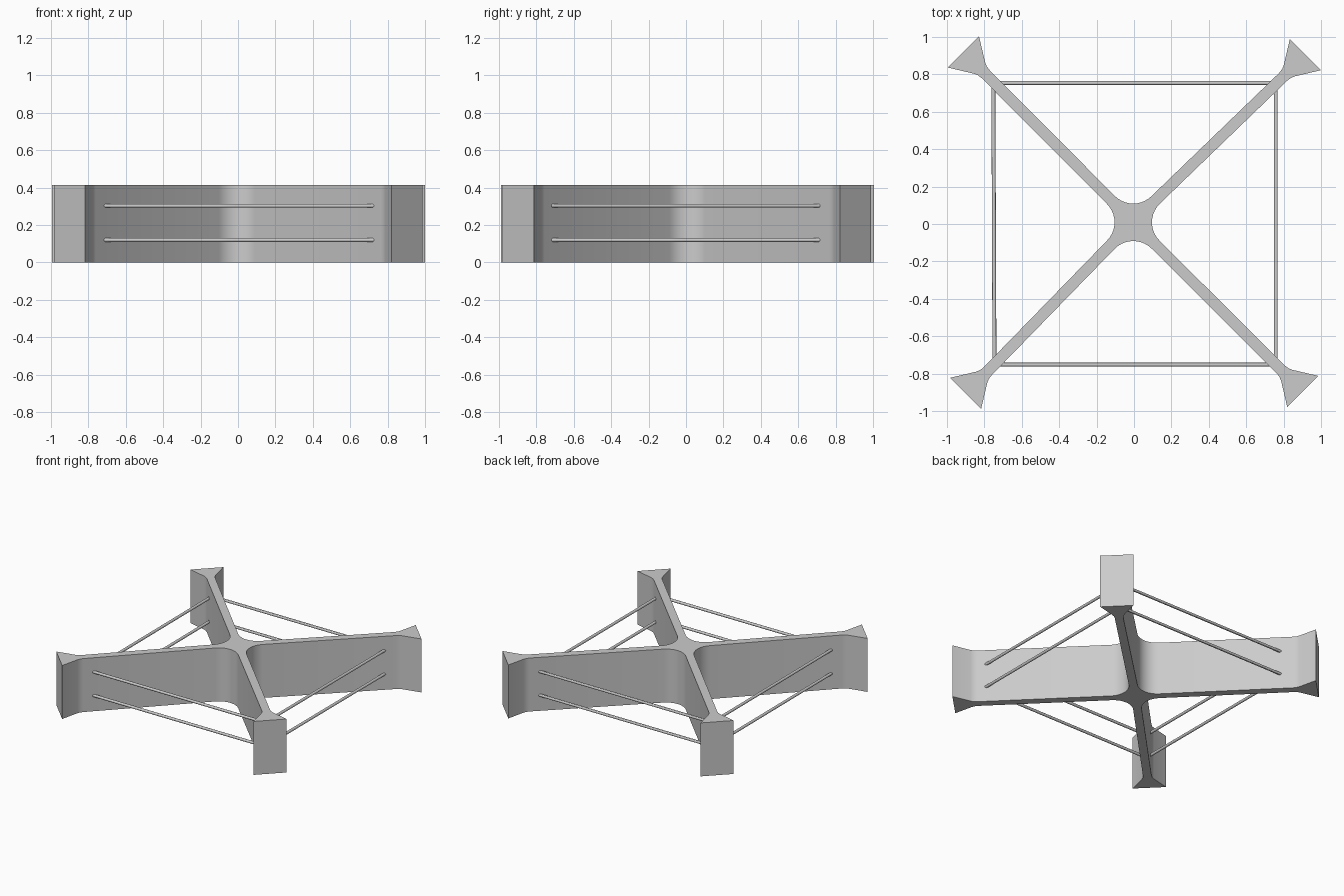
import bpy, bmesh, math
from mathutils import Vector

if "Cube" in bpy.data.objects:
    bpy.data.objects.remove(bpy.data.objects["Cube"])

HEIGHT = 0.415
HUB = Vector((-0.004, 0.009))          # centre of the crossing
ARC_D, ARC_R = 0.239, 0.139            # fillet centre distance and radius
# middle of each flared end: back right, back left, front left, front right
TIPS = [(0.917, 0.906), (-0.912, 0.920), (-0.901, -0.906), (0.903, -0.896)]
# half profile of an arm end: distance back from the tip, half width
END = [(0.168, 0.030), (0.143, 0.0335), (0.122, 0.0425), (0.0, 0.118)]

grey = bpy.data.materials.new("light grey")
grey.diffuse_color = (0.6, 0.6, 0.6, 1)
grey.use_nodes = True
grey.node_tree.nodes["Principled BSDF"].inputs["Base Color"].default_value = grey.diffuse_color


def polar(deg):
    a = math.radians(deg)
    return Vector((math.cos(a), math.sin(a)))


def finish(obj):
    obj.data.materials.append(grey)
    bpy.ops.object.select_all(action='DESELECT')
    obj.select_set(True)
    bpy.context.view_layer.objects.active = obj
    bpy.ops.object.shade_smooth_by_angle(angle=math.radians(30))


# Crossed body: one outline with flared ends and filleted centre, extruded up
outline = []
for i, tip in enumerate(TIPS):
    out, side = polar(45 + 90 * i), polar(135 + 90 * i)
    tip = Vector(tip)
    outline += [tip - out * b - side * w for b, w in END]
    outline += [tip - out * b + side * w for b, w in reversed(END)]
    phi = 90 * (i + 1)
    centre = HUB + polar(phi) * ARC_D
    outline += [centre + polar(phi - 135 - 90 * k / 10) * ARC_R for k in range(11)]

bm = bmesh.new()
base = bm.faces.new([bm.verts.new((p.x, p.y, 0)) for p in outline])
top = bmesh.ops.extrude_face_region(bm, geom=[base])
bmesh.ops.translate(bm, vec=(0, 0, HEIGHT),
                    verts=[g for g in top["geom"] if isinstance(g, bmesh.types.BMVert)])
bmesh.ops.recalc_face_normals(bm, faces=bm.faces)
mesh = bpy.data.meshes.new("cross_body")
bm.to_mesh(mesh)
bm.free()
body = bpy.data.objects.new("cross_body", mesh)
bpy.context.collection.objects.link(body)
finish(body)

# Thin tie rods joining neighbouring arms, two heights on each side
RODS = {
    "front_rod": ((-0.742, -0.752), (0.757, -0.752)),
    "back_rod": ((-0.745, 0.754), (0.762, 0.754)),
    "left_rod": ((-0.746, -0.752), (-0.752, 0.757)),
    "right_rod": ((0.758, -0.752), (0.758, 0.752)),
}
for name, (a, b) in RODS.items():
    for level, z in (("lower", 0.12), ("upper", 0.303)):
        start, end = Vector((*a, z)), Vector((*b, z))
        bpy.ops.mesh.primitive_cylinder_add(
            vertices=12, radius=0.0105, depth=(end - start).length,
            location=(start + end) / 2,
            rotation=(end - start).to_track_quat('Z', 'Y').to_euler())
        rod = bpy.context.object
        rod.name = level + "_" + name
        finish(rod)
